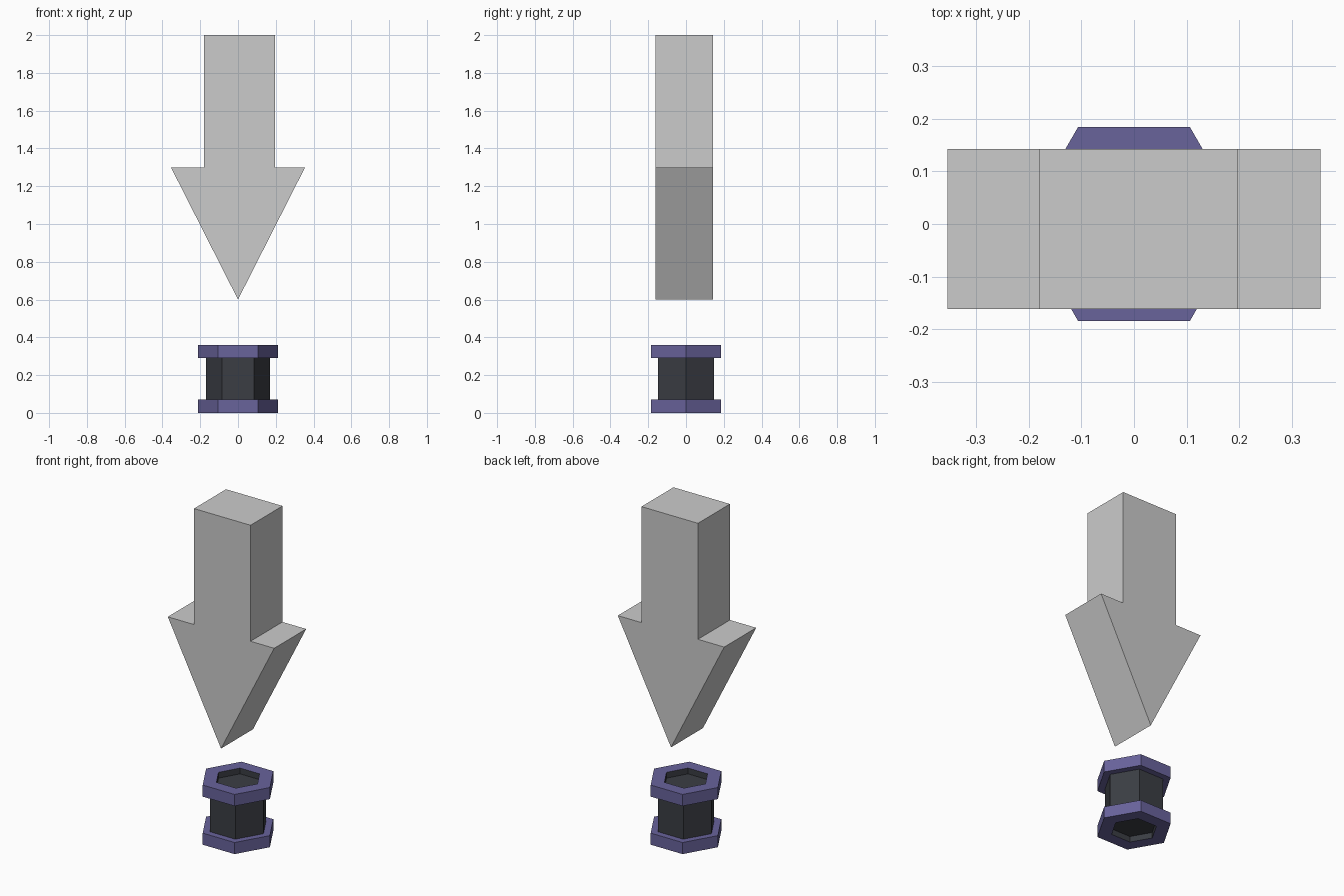
import bpy, bmesh
from math import cos, sin, pi

if "Cube" in bpy.data.objects:
    bpy.data.objects.remove(bpy.data.objects["Cube"])


def material(name, rgb):
    m = bpy.data.materials.new(name)
    m.diffuse_color = (*rgb, 1)
    m.use_nodes = True
    m.node_tree.nodes["Principled BSDF"].inputs["Base Color"].default_value = m.diffuse_color
    return m


def finish(name, bm, mats=()):
    bmesh.ops.recalc_face_normals(bm, faces=bm.faces)
    mesh = bpy.data.meshes.new(name)
    bm.to_mesh(mesh)
    bm.free()
    for m in mats:
        mesh.materials.append(m)
    ob = bpy.data.objects.new(name, mesh)
    bpy.context.collection.objects.link(ob)
    return ob


# Pointer arrow: flat outline extruded front to back
outline = [(0, 0.6), (0.355, 1.3), (0.197, 1.3), (0.197, 2.0),
           (-0.18, 2.0), (-0.18, 1.3), (-0.355, 1.3)]
bm = bmesh.new()
face = bm.faces.new([bm.verts.new((x, -0.162, z)) for x, z in outline])
ext = bmesh.ops.extrude_face_region(bm, geom=[face], use_keep_orig=True)
back = [v for v in ext["geom"] if isinstance(v, bmesh.types.BMVert)]
bmesh.ops.translate(bm, vec=(0, 0.305, 0), verts=back)
finish("pointer_arrow", bm)

# Hexagonal canister: lower half profile (radius, z), mirrored to the upper half
HEIGHT, INNER, OUTER, CORE = 0.36, 0.13, 0.213, 0.17
half = [(INNER, 0.035), (INNER, 0), (OUTER, 0), (OUTER, 0.07), (CORE, 0.07)]
profile = half + [(r, HEIGHT - z) for r, z in reversed(half)]
DARK, PURPLE = 0, 1
band_mat = [DARK, PURPLE, PURPLE, PURPLE, DARK, PURPLE, PURPLE, PURPLE, DARK]

bm = bmesh.new()
loops = [[bm.verts.new((r * cos(i * pi / 3), r * sin(i * pi / 3), z))
          for i in range(6)] for r, z in profile]
for lo, hi, mat in zip(loops, loops[1:], band_mat):
    for i in range(6):
        j = (i + 1) % 6
        bm.faces.new((lo[i], lo[j], hi[j], hi[i])).material_index = mat
# Recessed end panels
for end in (loops[0], loops[-1]):
    bm.faces.new(end).material_index = DARK
finish("hex_canister", bm, [material("dark_core", (0.043, 0.047, 0.057)),
                            material("purple_rim", (0.14, 0.125, 0.33))])
